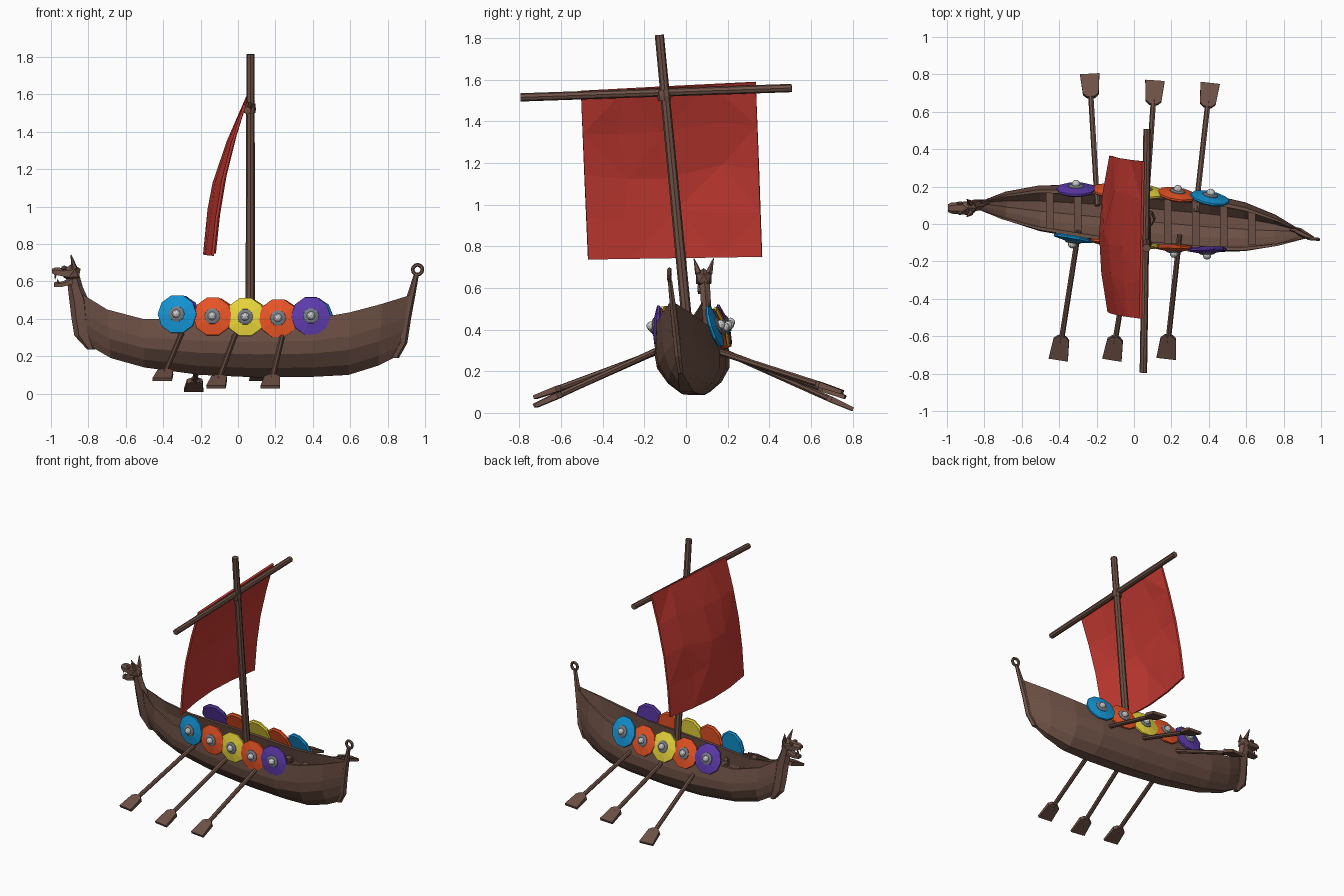
import bpy, bmesh, random
from math import cos, sin, pi
from mathutils import Vector as V, Matrix

if "Cube" in bpy.data.objects:
    bpy.data.objects.remove(bpy.data.objects["Cube"])

random.seed(4)


def material(name, col):
    m = bpy.data.materials.new(name)
    m.diffuse_color = (*col, 1)
    m.use_nodes = True
    m.node_tree.nodes["Principled BSDF"].inputs["Base Color"].default_value = m.diffuse_color
    return m


WOOD = material("wood", (.155, .082, .06))
RED = material("red_cloth", (.56, .042, .032))
STEEL = material("dark_steel", (.19, .21, .24))
BLUE = material("blue", (.007, .3, .67))
ORANGE = material("orange", (.83, .09, .02))
YELLOW = material("yellow", (.83, .68, .045))
PURPLE = material("purple", (.115, .045, .43))


def finish(bm, name, mat):
    bmesh.ops.recalc_face_normals(bm, faces=bm.faces)
    me = bpy.data.meshes.new(name)
    bm.to_mesh(me)
    bm.free()
    ob = bpy.data.objects.new(name, me)
    bpy.context.collection.objects.link(ob)
    if mat:
        me.materials.append(mat)
    return ob


def loft(name, rings, mat=WOOD):
    """Skin closed rings of equal count and cap both ends."""
    bm = bmesh.new()
    rows = [[bm.verts.new(p) for p in r] for r in rings]
    n = len(rows[0])
    for a, b in zip(rows, rows[1:]):
        for i in range(n):
            j = (i + 1) % n
            bm.faces.new((a[i], a[j], b[j], b[i]))
    bm.faces.new(rows[0])
    bm.faces.new(rows[-1])
    return finish(bm, name, mat)


def lathe(name, origin, axis, profile, seg, mat=WOOD):
    """Rings of (radius, distance along axis)."""
    q = V(axis).to_track_quat('Z', 'Y')
    loft(name, [[V(origin) + q @ V((r * cos(2 * pi * i / seg), r * sin(2 * pi * i / seg), h))
                 for i in range(seg)] for r, h in profile], mat)


def rod(name, a, b, r1, r2, seg=8, mat=WOOD):
    d = V(b) - V(a)
    lathe(name, a, d, [(r1, 0), (r2, d.length)], seg, mat)


def ball(name, loc, scale, mat=WOOD, sub=1):
    bm = bmesh.new()
    bmesh.ops.create_icosphere(bm, subdivisions=sub, radius=1,
                               matrix=Matrix.Translation(loc) @ Matrix.Diagonal((*scale, 1)))
    return finish(bm, name, mat)


def mid(x, z):
    """Centre plane of the boat, which is yawed and heeled a little."""
    return .03 - .09 * x - .09 * (z - .4)


# Hull: open shell, stations of gunwale x, z, keel x, z and half width
stations = [(-.83, .53, -.80, .26, .018), (-.70, .45, -.68, .19, .07), (-.51, .40, -.5, .14, .115),
            (-.2, .395, -.2, .10, .142), (.1, .395, .1, .087, .15), (.4, .40, .4, .09, .147),
            (.6, .435, .59, .10, .122), (.77, .48, .75, .15, .075), (.915, .525, .86, .205, .016)]
section = [(.93, 1), (1.06, .62), (1.02, .4), (.7, .16), (.28, 0)]
rings = []
for xg, zg, xk, zk, w in stations:
    def point(s, t, k, lift):
        z0 = zk + lift
        z = z0 + (zg - z0) * t
        x = xk + (xg - xk) * t
        return V((x, mid(x, z) + s * w * k, z))
    outer = [point(s, t, 1, 0) for s, t in section] + [point(-s, t, 1, 0) for s, t in section[::-1]]
    inner = [point(-s, t, .84, .035) for s, t in section] + [point(s, t, .84, .035) for s, t in section[::-1]]
    rings.append(outer + inner)
loft("hull", rings)


# Stem and stern posts: horizontal hexagon rings of x, z, half depth, half width
def post(name, path):
    loft(name, [[V((x + hx * cos(k * pi / 3), mid(x, z) + hy * sin(k * pi / 3), z)) for k in range(6)]
                for x, z, hx, hy in path])


post("bow_post", [(-.785, .235, .02, .015), (-.825, .31, .05, .022), (-.84, .4, .05, .026),
                  (-.85, .5, .052, .028), (-.87, .57, .04, .028), (-.885, .64, .035, .03)])
post("stern_post", [(.835, .19, .025, .015), (.88, .27, .025, .018), (.9, .4, .025, .018),
                    (.927, .53, .022, .016), (.953, .635, .014, .012)])
bpy.ops.mesh.primitive_torus_add(location=(.96, mid(.96, .66), .663), rotation=(pi / 2, 0, -.09),
                                 major_radius=.026, minor_radius=.01, major_segments=12, minor_segments=6)
bpy.context.object.name = "stern_ring"
bpy.context.object.data.materials.append(WOOD)

# Carved beast head
hy = .085
ball("head_skull", (-.888, hy, .645), (.052, .043, .05))


def jaw(name, path):
    loft(name, [[V((x, hy + a * w, z + b * h)) for a, b in
                 ((1, -1), (1, .3), (.5, 1), (-.5, 1), (-1, .3), (-1, -1))] for x, z, w, h in path])


jaw("upper_jaw", [(-.89, .65, .036, .03), (-.94, .65, .032, .022), (-.975, .655, .03, .02), (-.995, .655, .02, .012)])
jaw("lower_jaw", [(-.885, .605, .03, .02), (-.94, .585, .026, .014), (-.985, .583, .018, .012)])
for s in (1, -1):
    rod("horn", (-.875, hy + s * .025, .67), (-.893, hy + s * .047, .742), .018, .002, 5)
    ball("brow", (-.93, hy + s * .026, .672), (.018, .012, .014))
    rod("upper_fang", (-.975, hy + s * .018, .645), (-.978, hy + s * .018, .61), .009, .001, 4)
    rod("lower_fang", (-.96, hy + s * .014, .585), (-.965, hy + s * .014, .615), .008, .001, 4)

# Rowing benches
for x, w in ((-.45, .105), (-.3, .12), (-.15, .125), (.18, .13), (.33, .128), (.48, .118), (.63, .09)):
    y = mid(x, .31)
    loft("bench", [[V((x + dx, y + s * w - .0, .31 + dz - s * w * -.05))
                    for dx, dz in ((-.02, -.012), (.02, -.012), (.02, .012), (-.02, .012))] for s in (-1, 1)])

# Mast and yard
rod("mast", (.065, .035, .12), (.067, -.128, 1.815), .026, .022, 8)
rod("yard", (.05, -.795, 1.515), (.07, .508, 1.56), .02, .02, 8)
lathe("mast_lashing", (.063, -.105, 1.52), (0, -.09, 1), [(.03, -.02), (.033, .0), (.03, .03)], 8)
lathe("mast_step", (.065, .03, .13), (0, -.09, 1), [(.05, 0), (.04, .06)], 8)

# Sail: faceted cloth billowing toward the bow
N = 4
bm = bmesh.new()
top_a, top_b = V((.035, -.505, 1.545)), V((.05, .335, 1.588))
low_a, low_b = V((-.135, -.47, .737)), V((-.125, .365, .75))
grid = []
for i in range(N + 1):
    t = i / N
    row = []
    for j in range(N + 1):
        u = j / N
        p = top_a.lerp(top_b, u).lerp(low_a.lerp(low_b, u), t)
        p.x -= .05 * sin(pi * u) * min(1, 2 * t) + .03 * sin(pi * t)
        if 0 < i < N and 0 < j < N:
            p += V((random.uniform(-.008, .008), random.uniform(-.05, .05), random.uniform(-.05, .05)))
        row.append(bm.verts.new(p))
    grid.append(row)
for i in range(N):
    for j in range(N):
        a, b, c, d = grid[i][j], grid[i][j + 1], grid[i + 1][j + 1], grid[i + 1][j]
        for f in (((a, b, c), (a, c, d)) if (i + j) % 2 else ((a, b, d), (b, c, d))):
            bm.faces.new(f)
sail = finish(bm, "sail", RED)
sol = sail.modifiers.new("thickness", 'SOLIDIFY')
sol.thickness, sol.offset = .014, 0

# Shields along both sides: domed disc, steel ring and boss
xs = (-.325, -.135, .04, .215, .39)
zs = (.425, .413, .41, .403, .415)
near = ((-.078, -.1, -.115, -.128, -.138), (BLUE, ORANGE, YELLOW, ORANGE, PURPLE))
far = ((.185, .18, .172, .158, .138), (PURPLE, ORANGE, YELLOW, ORANGE, BLUE))
for side, (ys, mats) in ((-1, near), (1, far)):
    for x, y, z, mat in zip(xs, ys, zs, mats):
        x += .015 if side > 0 else 0
        n = V((side * .09 + .28 * x, side, .06 if side < 0 else .33)).normalized()
        c = V((x, y, z))
        lathe("shield", c, n, [(.095, -.012), (.106, -.004), (.105, .006), (.04, .018)], 10, mat)
        lathe("shield_ring", c, n, [(.044, .01), (.042, .021), (.03, .026)], 10, STEEL)
        ob = ball("shield_boss", c + n * .03, (.023,) * 3, None, 2)

# Oars: round shaft and flat flared blade
oars = [((-.31, -.12, .3), (-.405, -.725, .075)), ((-.02, -.13, .3), (-.118, -.725, .035)),
        ((.235, -.14, .3), (.172, -.718, .035)), ((-.2, .18, .295), (-.237, .8, .018)),
        ((.07, .17, .295), (.112, .765, .075)), ((.34, .15, .295), (.407, .752, .1))]
for a, b in oars:
    a, b = V(a), V(b)
    d = (b - a).normalized()
    side = d.cross(V((0, 0, 1))).normalized()
    up = side.cross(d)
    rod("oar_shaft", a - d * .09, b - d * .1, .015, .015, 7)
    loft("oar_blade", [[b - d * back + side * w * p + up * h * q
                        for p, q in ((-1, -1), (1, -1), (1, 1), (-1, 1))]
                       for back, w, h in ((.135, .02, .014), (.115, .042, .014), (0, .052, .009))])
